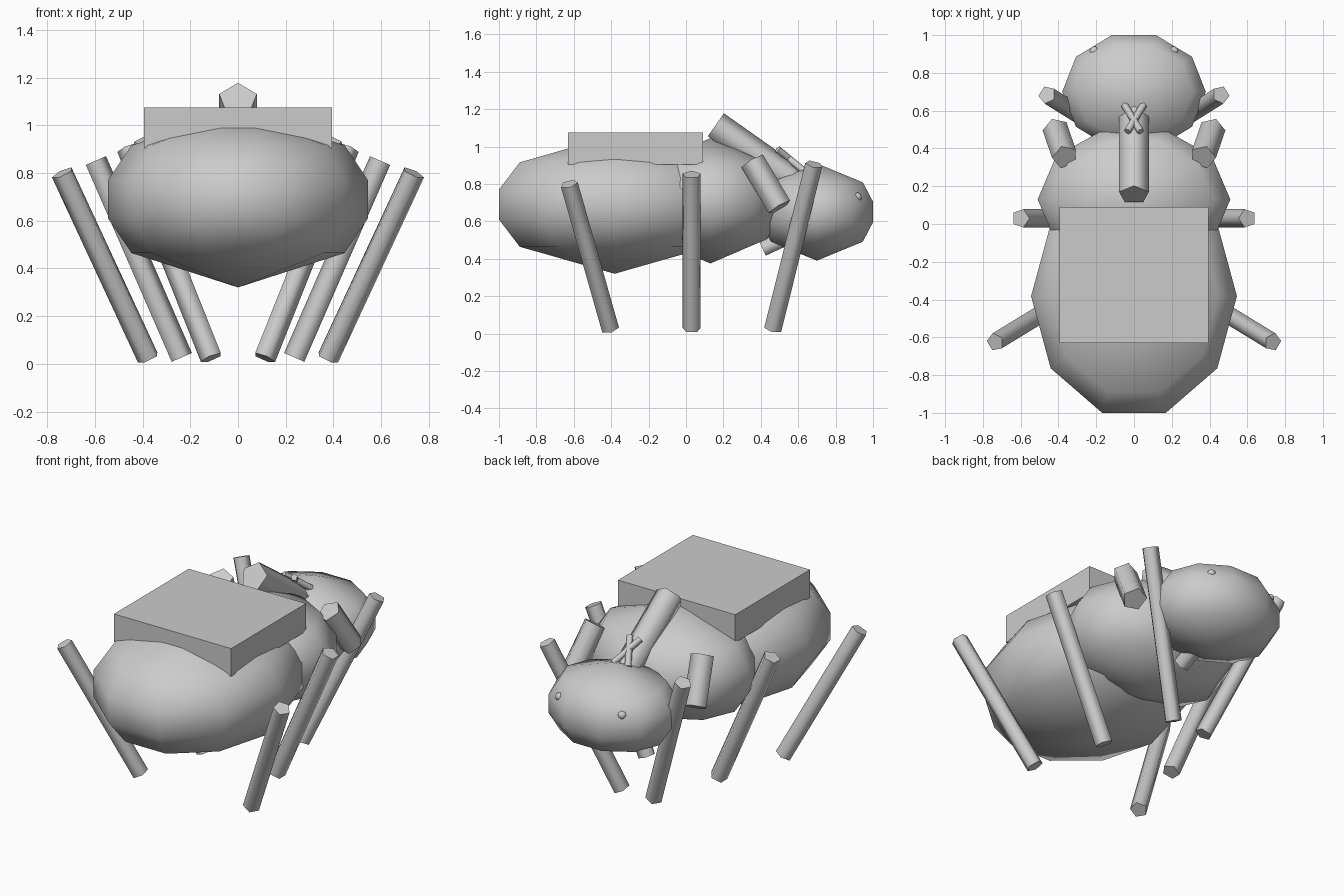
import bpy, bmesh, math
from mathutils import Vector

if "Cube" in bpy.data.objects:
    bpy.data.objects.remove(bpy.data.objects["Cube"])

grey = bpy.data.materials.new("plain grey")
grey.diffuse_color = (0.6, 0.6, 0.6, 1)
grey.use_nodes = True
grey.node_tree.nodes["Principled BSDF"].inputs["Base Color"].default_value = grey.diffuse_color


def finish(name, bm, smooth=True):
    bmesh.ops.recalc_face_normals(bm, faces=bm.faces)
    me = bpy.data.meshes.new(name)
    bm.to_mesh(me)
    bm.free()
    me.materials.append(grey)
    for p in me.polygons:
        p.use_smooth = smooth
    if smooth:
        me.set_sharp_from_angle(angle=math.radians(76))
    ob = bpy.data.objects.new(name, me)
    bpy.context.collection.objects.link(ob)
    return ob


def blob(name, centre, radii, sides=10):
    """Ten-sided body segment: four rings closed by a cone at each end."""
    bm = bmesh.new()
    c = Vector(centre)

    def point(r, z, i):
        a = 2 * math.pi * i / sides
        return c + Vector((r * math.cos(a) * radii[0], r * math.sin(a) * radii[1], z * radii[2]))

    rings = [[bm.verts.new(point(r, z, i)) for i in range(sides)]
             for r, z in ((0.82, -0.61), (1, -0.215), (1, 0.215), (0.82, 0.61))]
    poles = [bm.verts.new(c + Vector((0, 0, s * radii[2]))) for s in (-1, 1)]
    for i in range(sides):
        j = (i + 1) % sides
        for a, b in zip(rings, rings[1:]):
            bm.faces.new((a[i], a[j], b[j], b[i]))
        bm.faces.new((rings[0][j], rings[0][i], poles[0]))
        bm.faces.new((rings[-1][i], rings[-1][j], poles[1]))
    return finish(name, bm)


def rod(name, start, end, radius, sides=5):
    """Five-sided rod between two points."""
    a, b = Vector(start), Vector(end)
    bm = bmesh.new()
    bmesh.ops.create_cone(bm, cap_ends=True, segments=sides, radius1=radius,
                          radius2=radius, depth=(b - a).length)
    m = (b - a).to_track_quat('Z', 'Y').to_matrix().to_4x4()
    m.translation = (a + b) / 2
    bm.transform(m)
    return finish(name, bm)


# Body segments
blob("abdomen", (0, -0.382, 0.69), (0.545, 0.65, 0.37))
blob("thorax", (0, 0.13, 0.71), (0.51, 0.39, 0.335))
blob("head", (0, 0.70, 0.65), (0.38, 0.315, 0.26))

# Flat box on the back
bm = bmesh.new()
bmesh.ops.create_cube(bm, size=1)
for v in bm.verts:
    v.co = Vector((v.co.x * 0.79, v.co.y * 0.72 - 0.27, v.co.z * 0.17 + 0.99))
finish("back_box", bm, smooth=False)

# Neck tube on top and short mouth tube underneath
rod("neck_tube", (0, 0.155, 1.11), (0, 0.58, 0.81), 0.083)
rod("mouth_tube", (0, 0.41, 0.452), (0, 0.60, 0.54), 0.048)

# Legs, shoulder stubs, crossed antennae and eyes on both sides
legs = {
    "rear_leg": ((0.375, -0.405, 0.025), (0.735, -0.625, 0.80), 0.049),
    "middle_leg": ((0.24, 0.03, 0.025), (0.60, 0.03, 0.85), 0.051),
    "front_leg": ((0.11, 0.465, 0.025), (0.46, 0.684, 0.905), 0.049),
    "shoulder_stub": ((0.365, 0.355, 0.92), (0.415, 0.50, 0.675), 0.07),
    "antenna": ((0.035, 0.49, 0.985), (-0.05, 0.63, 0.87), 0.02),
}
for side, s in (("right", 1), ("left", -1)):
    for name, (a, b, r) in legs.items():
        rod(f"{name}_{side}", (a[0] * s, a[1], a[2]), (b[0] * s, b[1], b[2]), r)
    blob(f"eye_{side}", (0.21 * s, 0.915, 0.73), (0.025, 0.025, 0.025))
